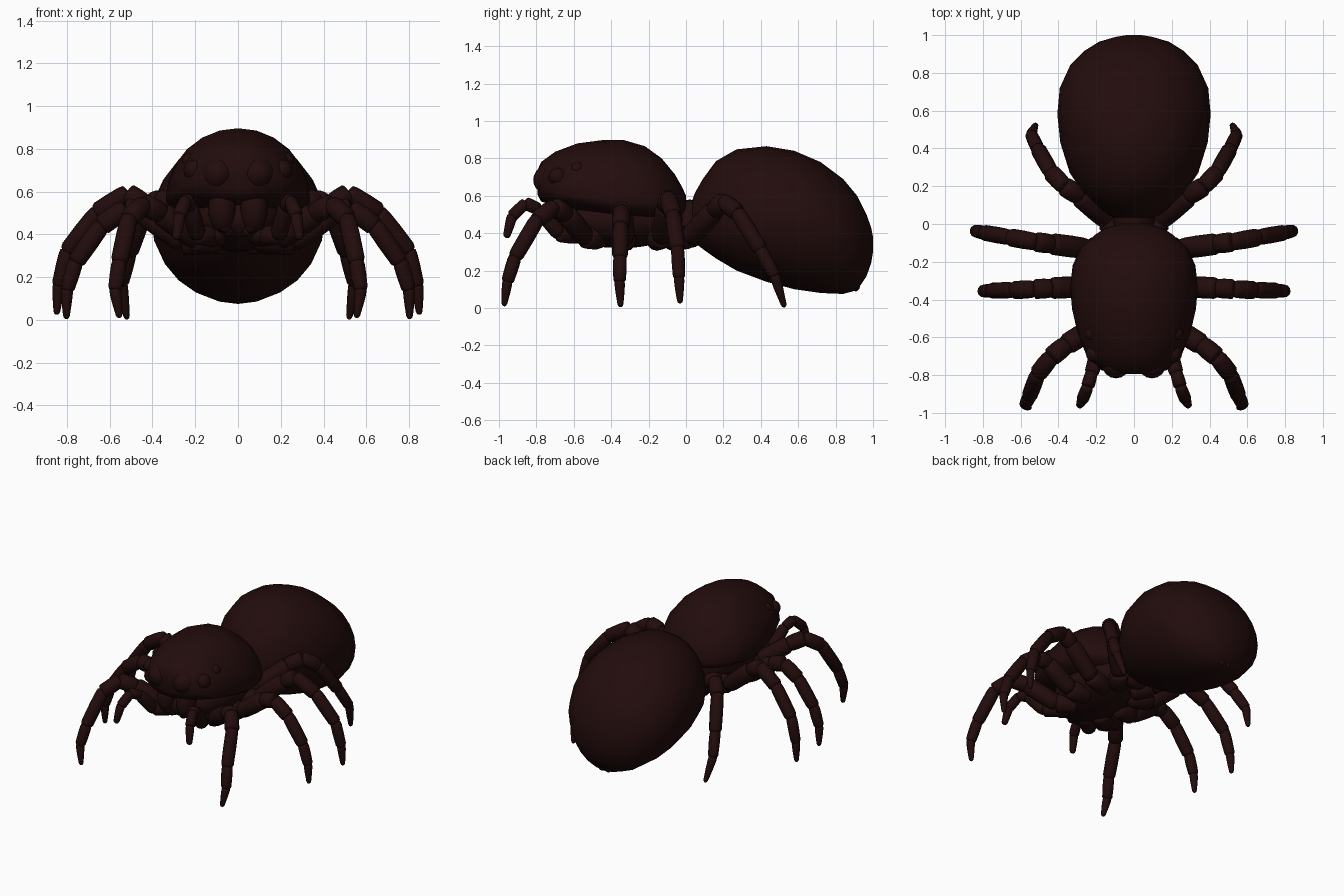
import bpy, bmesh, math
from mathutils import Vector

mat = bpy.data.materials.new("dark brown")
mat.diffuse_color = (0.016, 0.0035, 0.0035, 1)


def finish(bm, name):
    bmesh.ops.recalc_face_normals(bm, faces=bm.faces[:])
    for f in bm.faces:
        f.smooth = True
    me = bpy.data.meshes.new(name)
    bm.to_mesh(me)
    bm.free()
    me.materials.append(mat)
    ob = bpy.data.objects.new(name, me)
    bpy.context.collection.objects.link(ob)
    return ob


def skin(bm, rings):
    """Join equal-sized rings of points into a capped tube."""
    vs = [[bm.verts.new(p) for p in r] for r in rings]
    n = len(vs[0])
    for a, b in zip(vs, vs[1:]):
        for i in range(n):
            bm.faces.new((a[i], a[(i + 1) % n], b[(i + 1) % n], b[i]))
    bm.faces.new(vs[0])
    bm.faces.new(vs[-1])


def body(name, stations, n=24):
    """Stations along y: (y, half width, bottom z, widest z, top z)."""
    bm = bmesh.new()
    rings = []
    for y, w, lo, mid, hi in stations:
        ring = []
        for i in range(n):
            a = 2 * math.pi * i / n
            s = math.sin(a)
            ring.append((w * math.cos(a), y, mid + s * ((hi - mid) if s > 0 else (mid - lo))))
        rings.append(ring)
    skin(bm, rings)
    return finish(bm, name)


def blob(name, c, r, seg=16):
    bm = bmesh.new()
    bmesh.ops.create_uvsphere(bm, u_segments=seg, v_segments=seg // 2 + 2, radius=1)
    for v in bm.verts:
        v.co = Vector((c[0] + v.co.x * r[0], c[1] + v.co.y * r[1], c[2] + v.co.z * r[2]))
    return finish(bm, name)


PROFILE = ((-.06, .4), (-.02, .82), (.12, .93), (.45, 1), (.92, 1.03), (1.0, .85), (1.04, .4))


def limb(name, pts, radii, side, n=12):
    """Chain of overlapping, slightly swollen segments; radii holds one value per point."""
    bm = bmesh.new()
    pts = [Vector((p[0] * side, p[1], p[2])) for p in pts]
    for a, b, ra, rb in zip(pts, pts[1:], radii, radii[1:]):
        d = b - a
        q = d.to_track_quat('Z', 'Y')
        rings = []
        for t, k in PROFILE:
            r = (ra + (rb - ra) * t) * k
            rings.append([a + d * t + q @ Vector((r * math.cos(2 * math.pi * i / n),
                                                  r * math.sin(2 * math.pi * i / n), 0)) for i in range(n)])
        skin(bm, rings)
    return finish(bm, name)


# carapace dome over the head and chest
body("carapace", [
    (-.795, .08, .61, .67, .735), (-.775, .17, .57, .65, .78), (-.70, .25, .545, .62, .835),
    (-.58, .298, .51, .60, .88), (-.45, .328, .485, .58, .897), (-.33, .338, .47, .56, .897),
    (-.22, .325, .465, .56, .865), (-.13, .285, .465, .55, .80), (-.06, .21, .475, .54, .715),
    (-.02, .15, .49, .54, .645), (.0, .07, .50, .55, .60)])
# underside plate and waist
blob("sternum", (0, -.35, .47), (.24, .37, .15), 20)
blob("waist", (0, .02, .45), (.11, .10, .13))

# abdomen
body("abdomen", [
    (.02, .06, .40, .46, .53), (.045, .13, .35, .47, .61), (.09, .19, .315, .48, .69),
    (.16, .265, .265, .49, .785), (.27, .34, .20, .485, .848), (.43, .39, .14, .48, .865),
    (.58, .406, .10, .465, .84), (.72, .393, .08, .44, .78), (.84, .338, .075, .40, .69),
    (.915, .265, .095, .37, .60), (.965, .185, .17, .35, .50), (.99, .10, .24, .34, .43),
    (1.0, .04, .30, .34, .38)])

# leg joints, right side: hip, femur, knee, shin, foot, tip
LEGS = {
    "front": [(.10, -.46, .37), (.20, -.54, .38), (.36, -.64, .50), (.44, -.705, .54),
              (.51, -.795, .475), (.555, -.915, .27), (.575, -.955, .14), (.555, -.972, .015)],
    "second": [(.13, -.32, .36), (.26, -.33, .37), (.44, -.34, .50), (.53, -.345, .52),
               (.64, -.35, .44), (.76, -.353, .27), (.80, -.355, .14), (.803, -.35, .01)],
    "third": [(.11, -.16, .36), (.25, -.13, .38), (.44, -.105, .54), (.52, -.095, .59),
              (.66, -.07, .50), (.80, -.045, .32), (.84, -.037, .16), (.848, -.032, .03)],
    "rear": [(.06, -.09, .36), (.14, .02, .38), (.29, .15, .52), (.37, .20, .57),
             (.44, .275, .51), (.51, .40, .31), (.545, .475, .17), (.52, .525, .01)],
}
LEG_R = [.062, .06, .055, .05, .046, .040, .032, .014]
PALP = [(.10, -.58, .39), (.19, -.68, .40), (.225, -.79, .53), (.245, -.86, .56),
        (.273, -.93, .49), (.288, -.96, .38)]

for side, word in ((1, "right"), (-1, "left")):
    for part, pts in LEGS.items():
        limb(f"{part}_leg_{word}", pts, LEG_R, side)
    # feelers and jaws
    limb(f"feeler_{word}", PALP, [.052, .046, .036, .034, .032, .018], side)
    blob(f"jaw_{word}", (side * .075, -.69, .52), (.065, .07, .11))
    limb(f"fang_{word}", [(.075, -.71, .45), (.05, -.69, .42), (.02, -.66, .40)], [.03, .025, .01], side)
    blob(f"mouth_plate_{word}", (side * .10, -.58, .40), (.06, .08, .055))
    # eyes
    blob(f"main_eye_{word}", (side * .095, -.74, .685), (.076, .077, .076))
    blob(f"side_eye_{word}", (side * .205, -.685, .70), (.05, .05, .05))
    blob(f"small_eye_{word}", (side * .225, -.58, .745), (.036, .036, .036), 12)
    # spinnerets
    limb(f"spinneret_{word}", [(.025, .86, .15), (.025, .92, .10)], [.025, .018], side)
